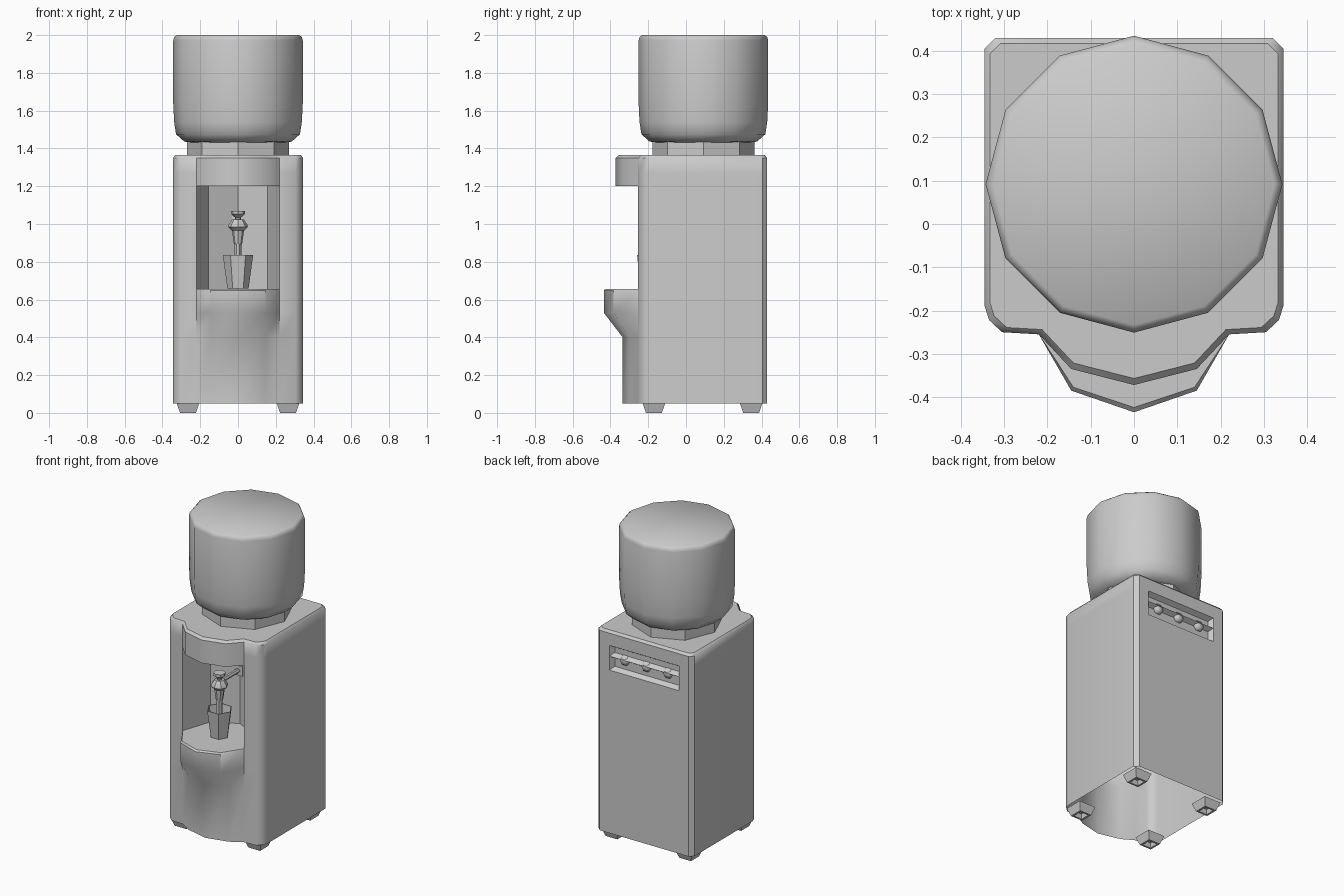
import bpy, bmesh, math

if "Cube" in bpy.data.objects:
    bpy.data.objects.remove(bpy.data.objects["Cube"])

grey = bpy.data.materials.new("light grey plastic")
grey.diffuse_color = (0.6, 0.6, 0.6, 1)
grey.use_nodes = True
grey.node_tree.nodes["Principled BSDF"].inputs["Base Color"].default_value = grey.diffuse_color


def finish(name, bm, angle=35):
    bmesh.ops.remove_doubles(bm, verts=bm.verts, dist=1e-5)
    mesh = bpy.data.meshes.new(name)
    bm.to_mesh(mesh)
    bm.free()
    mesh.materials.append(grey)
    ob = bpy.data.objects.new(name, mesh)
    bpy.context.collection.objects.link(ob)
    bpy.ops.object.select_all(action='DESELECT')
    ob.select_set(True)
    bpy.context.view_layer.objects.active = ob
    bpy.ops.object.shade_smooth_by_angle(angle=math.radians(angle))
    return ob


def loft(rings, cap_start=True, cap_end=True):
    """Skin a stack of counter-clockwise rings."""
    bm = bmesh.new()
    rows = [[bm.verts.new(p) for p in r] for r in rings]
    n = len(rows[0])
    for a, b in zip(rows, rows[1:]):
        for i in range(n):
            j = (i + 1) % n
            bm.faces.new((a[i], a[j], b[j], b[i]))
    if cap_start:
        bm.faces.new(rows[0][::-1])
    if cap_end:
        bm.faces.new(rows[-1])
    return bm


def turned(name, profile, sides, x=0, y=0, phase=0, caps=(True, True), angle=35):
    """Lathe-like part from (radius, z) pairs, bottom to top."""
    rings = [[(x + r * math.cos(phase + i * math.tau / sides),
               y + r * math.sin(phase + i * math.tau / sides), z)
              for i in range(sides)] for r, z in profile]
    return finish(name, loft(rings, *caps), angle)


# Cabinet: one outline whose front points bulge out or sink into the niche
def outline(side, mid, z, edge=0.22, shrink=1.0):
    front = [(-edge, -0.255), (-side[0], side[1]), (0, mid), side, (edge, -0.255)]
    right = [(0.305, -0.25), (0.335, -0.222), (0.345, -0.19), (0.345, 0.405),
             (0.32, 0.43), (0.25, 0.43)]
    left = [(-x, y) for x, y in reversed(right)]
    return [(x * shrink, 0.06 + (y - 0.06) * shrink, z) for x, y in front + right + left]


base = ((0.145, -0.30), -0.335)
shelf = ((0.145, -0.385), -0.435)
hood = ((0.145, -0.335), -0.372)
niche = ((0.155, -0.06), 0.02)
cabinet = loft([
    outline(*base, 0.05), outline(*base, 0.40),
    outline(*shelf, 0.53), outline(*shelf, 0.648),
    outline((0.14, -0.377), -0.424, 0.657),
    outline(*niche, 0.657), outline(*niche, 1.11), outline(*niche, 1.20),
    outline(*hood, 1.20), outline(*hood, 1.27), outline(*hood, 1.35),
    outline(*hood, 1.365, shrink=0.965)], cap_start=False)
# Recessed panel at the back
cabinet.faces.ensure_lookup_table()
panel = [f for f in cabinet.faces
         if f.calc_center_median().y > 0.42 and abs(f.calc_center_median().x) < 0.1
         and 1.11 < f.calc_center_median().z < 1.27 and f.calc_area() > 1e-4]
cabinet.normal_update()
bmesh.ops.inset_region(cabinet, faces=panel, thickness=0.025, depth=-0.03)
finish("cabinet", cabinet, 40)

# Back knobs sitting in the panel
for i, x in enumerate((-0.155, 0, 0.155)):
    knob = turned(f"back_knob_{i + 1}", [(0.034, -0.005), (0.034, 0.012), (0.02, 0.026)],
                  6, angle=60)
    knob.rotation_euler = (-math.pi / 2, 0, 0)
    knob.location = (x, 0.40, 1.19)

# Hollow square feet
for sx in (-1, 1):
    for y in (-0.17, 0.345):
        s = math.sqrt(2)
        turned("foot", [(0.025 * s, 0.03), (0.03 * s, 0.0), (0.042 * s, 0.0),
                        (0.06 * s, 0.052)], 4, sx * 0.265, y, math.pi / 4)

# Bottle and the collar it rests in
turned("bottle_collar", [(0.27, 1.36), (0.27, 1.45)], 8, 0, 0.092)
turned("bottle", [(0.25, 1.43), (0.285, 1.437), (0.328, 1.475), (0.338, 1.54),
                  (0.343, 1.64), (0.343, 1.972), (0.338, 1.99), (0.325, 2.0)],
       12, 0, 0.092, angle=45)

# Tap with handle, body, spout and supply pipe
TY = -0.19
turned("tap_handle", [(0.014, 1.015), (0.016, 1.035), (0.036, 1.052), (0.036, 1.07)],
       8, 0, TY)
turned("tap_body", [(0.022, 0.895), (0.032, 0.965), (0.052, 0.985), (0.05, 0.995),
                    (0.03, 1.025)], 8, 0, TY)
turned("tap_spout", [(0.018, 0.80), (0.018, 0.90)], 6, 0, TY)
pipe = turned("supply_pipe", [(0.014, 0), (0.014, 0.21)], 6)
pipe.rotation_euler = (-math.pi / 2, 0, 0)
pipe.location = (0, TY, 1.01)
plate = turned("pipe_plate", [(0.045, 0), (0.045, 0.02)], 4, phase=math.pi / 4)
plate.rotation_euler = (-math.pi / 2, 0, 0)
plate.location = (0, 0.0, 1.01)

# Open cup on the shelf
turned("cup", [(0.056, 0.659), (0.08, 0.835), (0.074, 0.835), (0.051, 0.667)],
       6, 0, TY, angle=30)
